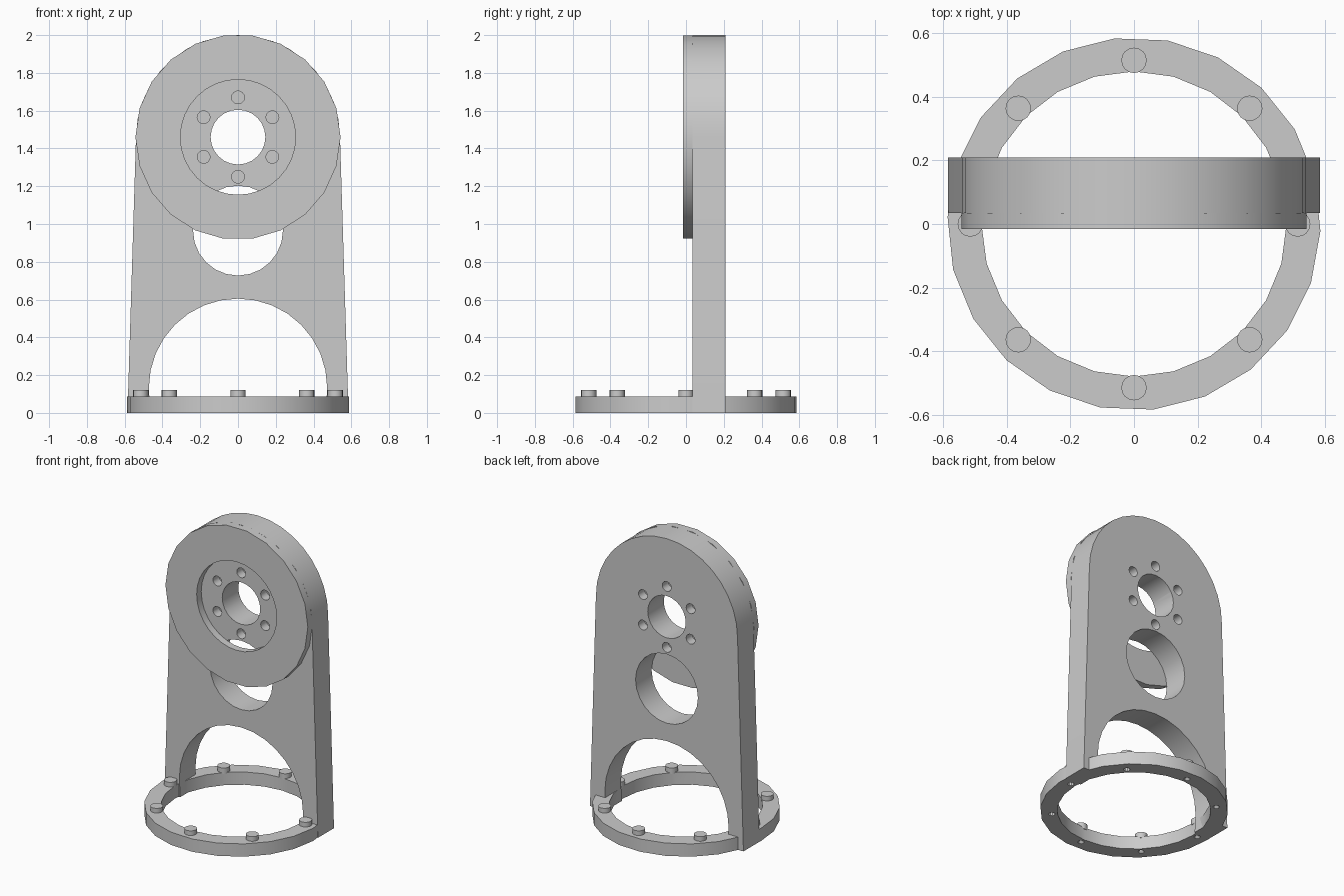
import bpy, bmesh, math
from mathutils import Matrix, Vector

cube = bpy.data.objects.get("Cube")
if cube:
    bpy.data.objects.remove(cube, do_unlink=True)

grey = bpy.data.materials.new("plain grey")
grey.use_nodes = True
GREY = (0.6, 0.6, 0.6, 1)
grey.diffuse_color = GREY
grey.node_tree.nodes["Principled BSDF"].inputs["Base Color"].default_value = GREY

PIVOT = 1.46            # height of the bearing axis
PLATE_Y = (0.035, 0.21)  # front and back of the upright
RING_TOP = 0.088


def circle(radius, sides, start=0.0, centre=(0, 0), sweep=math.tau):
    """Points around a circle, or along an arc when sweep is under a full turn."""
    count = sides if sweep == math.tau else sides + 1
    return [(centre[0] + radius * math.cos(start + sweep * i / sides),
             centre[1] + radius * math.sin(start + sweep * i / sides)) for i in range(count)]


def prism(bm, points, low, high, upright=False):
    """Extrude a flat outline along z, or along y when upright."""
    def place(p, h):
        return (p[0], h, p[1]) if upright else (p[0], p[1], h)
    face = bm.faces.new([bm.verts.new(place(p, low)) for p in points])
    moved = bmesh.ops.extrude_face_region(bm, geom=[face])["geom"]
    offset = Vector(place((0, 0), high - low))
    bmesh.ops.translate(bm, vec=offset, verts=[g for g in moved if isinstance(g, bmesh.types.BMVert)])


def make(name, prisms):
    bm = bmesh.new()
    for args in prisms:
        prism(bm, *args)
    bmesh.ops.recalc_face_normals(bm, faces=bm.faces)
    mesh = bpy.data.meshes.new(name)
    bm.to_mesh(mesh)
    bm.free()
    mesh.materials.append(grey)
    obj = bpy.data.objects.new(name, mesh)
    bpy.context.collection.objects.link(obj)
    return obj


def activate(obj):
    bpy.ops.object.select_all(action='DESELECT')
    obj.select_set(True)
    bpy.context.view_layer.objects.active = obj


def cut(obj, prisms):
    """Subtract prisms from a part."""
    cutter = make("cutter", prisms)
    cutter.hide_render = True
    mod = obj.modifiers.new("cut", 'BOOLEAN')
    mod.operation, mod.solver, mod.object = 'DIFFERENCE', 'EXACT', cutter
    activate(obj)
    bpy.ops.object.modifier_apply(modifier=mod.name)
    bpy.data.objects.remove(cutter, do_unlink=True)


def smooth(obj):
    activate(obj)
    bpy.ops.object.shade_smooth_by_angle(angle=math.radians(30))


# Base ring with bolt holes underneath
spots = circle(0.515, 8)
ring = make("base_ring", [(circle(0.587, 22, math.radians(-84)), 0, RING_TOP)])
cut(ring, [(circle(0.48, 24), -0.1, 0.2)]
    + [(circle(0.02, 10, 0, s), -0.1, 0.06) for s in spots])
smooth(ring)

# Round bosses on the ring
for i, s in enumerate(spots):
    smooth(make(f"ring_boss_{i + 1}", [(circle(0.04, 16, 0, s), RING_TOP - 0.01, 0.12)]))

# Upright plate: round top, tapered legs, arched opening
outline = ([(0.465, 0), (0.585, 0)]
           + circle(0.54, 18, 0, (0, PIVOT), math.pi)
           + [(-0.585, 0), (-0.465, 0)]
           + circle(0.472, 16, math.pi, (0, 0.133), -math.pi))
plate = make("upright_plate", [(outline, *PLATE_Y, True)])

# Bearing bore, round window and blind screw holes on both faces
screws = circle(0.21, 6, math.pi / 2, (0, PIVOT))
cuts = [(circle(0.145, 24, 0, (0, PIVOT)), -0.2, 0.4, True),
        (circle(0.238, 24, 0, (0, 0.965)), -0.2, 0.4, True)]
for s in screws:
    hole = circle(0.034, 14, 0, s)
    cuts += [(hole, -0.2, 0.1, True), (hole, 0.145, 0.4, True)]
cut(plate, cuts)
smooth(plate)

# Raised collar around the bearing seat
collar = make("bearing_collar", [(circle(0.543, 22, 0, (0, PIVOT)), -0.015, PLATE_Y[0], True)])
cut(collar, [(circle(0.305, 32, 0, (0, PIVOT)), -0.2, 0.3, True)])
smooth(collar)
